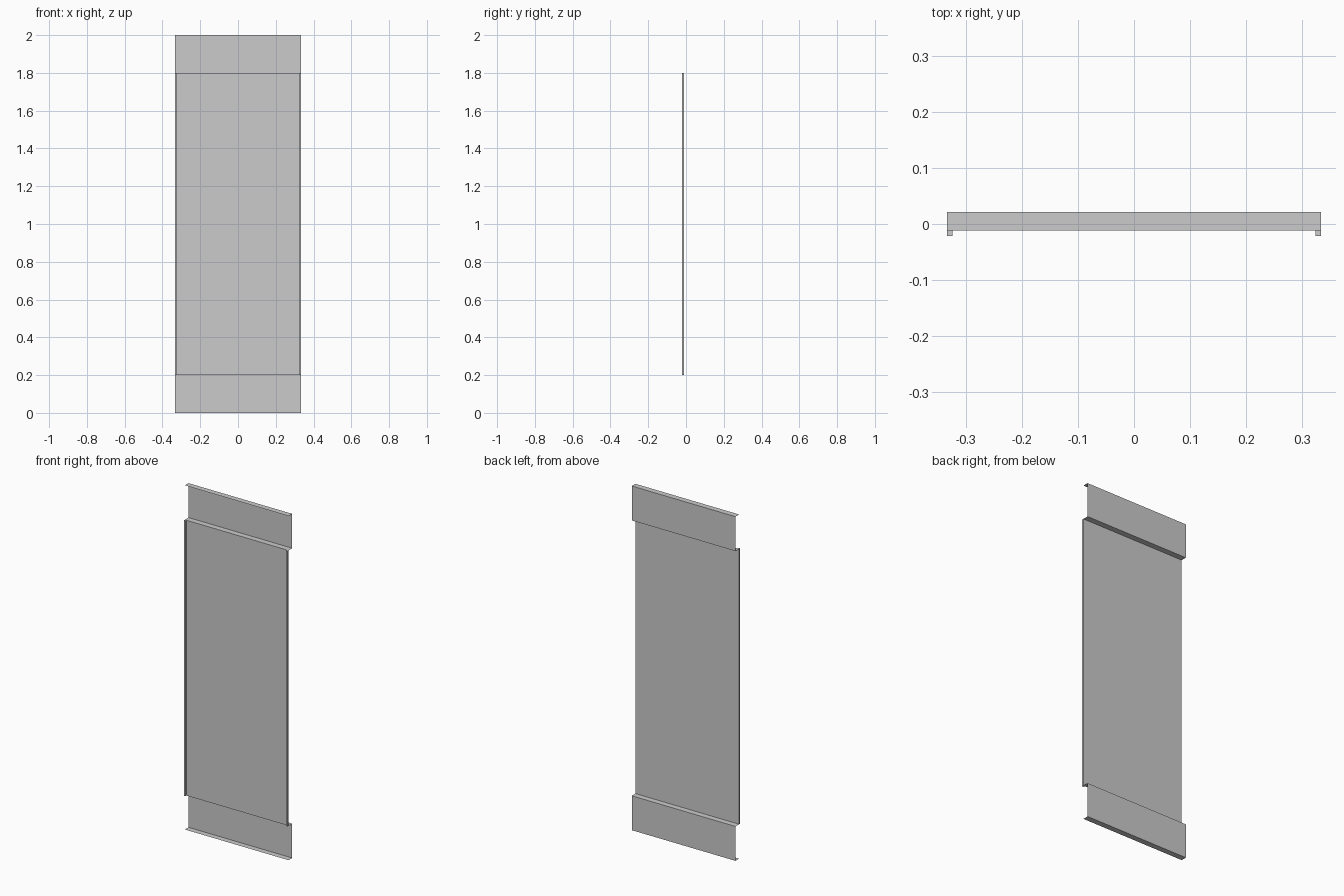
import bpy, bmesh

if "Cube" in bpy.data.objects:
    bpy.data.objects.remove(bpy.data.objects["Cube"])

HALF_W = 1 / 3                       # half width of the sheet
BACK, FRONT = 0.0217, -0.0117        # depth of recessed bands and raised panel
RIB = 0.01                           # square section of the edge ribs
LOW, HIGH, TOP = 0.2, 1.8, 2.0


def make_object(name, bm):
    mesh = bpy.data.meshes.new(name)
    bm.to_mesh(mesh)
    bm.free()
    obj = bpy.data.objects.new(name, mesh)
    bpy.context.collection.objects.link(obj)
    return obj


def folded_sheet(name, profile):
    """Sweep an open (y, z) profile across the width as a single sheet."""
    bm = bmesh.new()
    rows = [[bm.verts.new((x, y, z)) for x in (-HALF_W, HALF_W)] for y, z in profile]
    for a, b in zip(rows, rows[1:]):
        bm.faces.new((a[0], a[1], b[1], b[0]))
    return make_object(name, bm)


def box(name, lo, hi):
    bm = bmesh.new()
    bmesh.ops.create_cube(bm, size=1)
    for v in bm.verts:
        v.co = [(a + b) / 2 + c * (b - a) for a, b, c in zip(lo, hi, v.co)]
    return make_object(name, bm)


# Folded panel: bottom lip, recessed band, raised centre, recessed band, top lip
folded_sheet("folded_panel", [
    (FRONT, 0), (BACK, 0), (BACK, LOW), (FRONT, LOW),
    (FRONT, HIGH), (BACK, HIGH), (BACK, TOP), (FRONT, TOP),
])

# Slim ribs along both vertical edges of the raised centre
for side, name in ((-1, "left_edge_rib"), (1, "right_edge_rib")):
    x0, x1 = sorted((side * HALF_W, side * (HALF_W - RIB)))
    box(name, (x0, FRONT - RIB, LOW), (x1, FRONT, HIGH))
